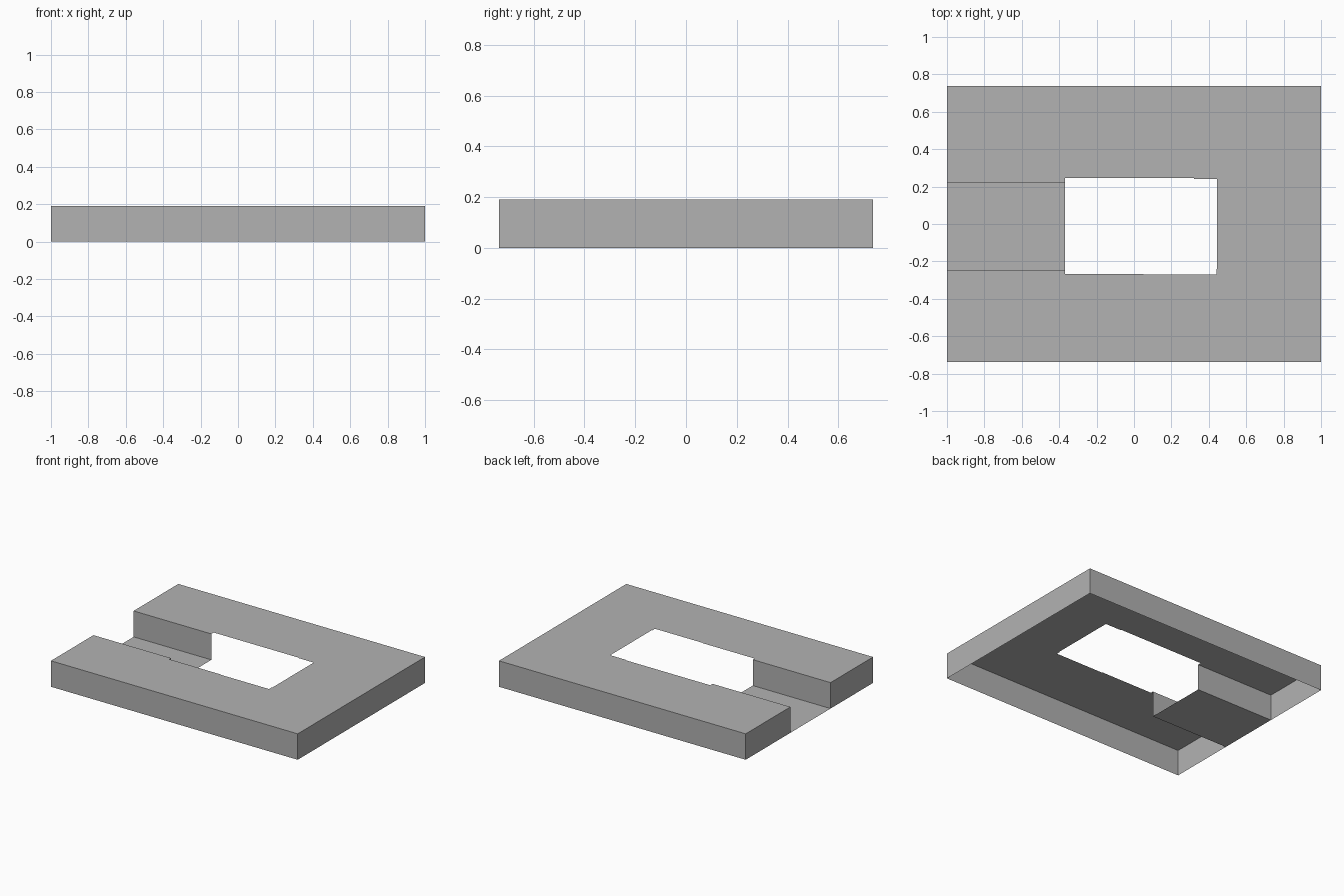
import bpy

if "Cube" in bpy.data.objects:
    bpy.data.objects.remove(bpy.data.objects["Cube"], do_unlink=True)

WIDTH, DEPTH, HEIGHT = 1.0, 0.737, 0.19      # half width, half depth, full height
INNER = -0.37                                # inner end of the channel
FRONT, BACK = -0.245, 0.22                   # sides of the channel

grey = bpy.data.materials.new("light grey")
grey.use_nodes = True
colour = (0.448, 0.448, 0.448, 1)
grey.diffuse_color = colour
grey.node_tree.nodes["Principled BSDF"].inputs["Base Color"].default_value = colour


def sheet_object(name, faces):
    """Make an object from a list of polygons, each a list of points."""
    verts, polys = [], []
    for face in faces:
        polys.append(range(len(verts), len(verts) + len(face)))
        verts.extend(face)
    mesh = bpy.data.meshes.new(name)
    mesh.from_pydata(verts, [], [list(p) for p in polys])
    mesh.materials.append(grey)
    mesh.update()
    obj = bpy.data.objects.new(name, mesh)
    bpy.context.collection.objects.link(obj)
    return obj


def walls(path):
    """Upright sheets that follow a path on the floor."""
    return [[(*a, 0), (*b, 0), (*b, HEIGHT), (*a, HEIGHT)]
            for a, b in zip(path, path[1:])]


# Outer edge, counterclockwise from the front side of the channel mouth
rim = [(-WIDTH, FRONT), (-WIDTH, -DEPTH), (WIDTH, -DEPTH),
       (WIDTH, DEPTH), (-WIDTH, DEPTH), (-WIDTH, BACK)]

# Edge of the central opening, with its slight steps
opening = [(INNER, BACK), (INNER, 0.247), (0.32, 0.247), (0.32, 0.241),
           (0.445, 0.241), (0.445, -0.24), (0.44, -0.24), (0.44, -0.27),
           (0.05, -0.27), (0.05, -0.266), (INNER, -0.266), (INNER, FRONT)]

# Thin deck, outer skirt and the sunken channel; the underside stays open
sheet_object("top_deck", [[(x, y, HEIGHT) for x, y in rim + opening]])
sheet_object("outer_skirt", walls(rim))
sheet_object("channel_walls", walls([rim[-1], opening[0]]) + walls([opening[-1], rim[0]]))
sheet_object("channel_floor", [[(-WIDTH, FRONT, 0), (INNER, FRONT, 0),
                                (INNER, BACK, 0), (-WIDTH, BACK, 0)]])
